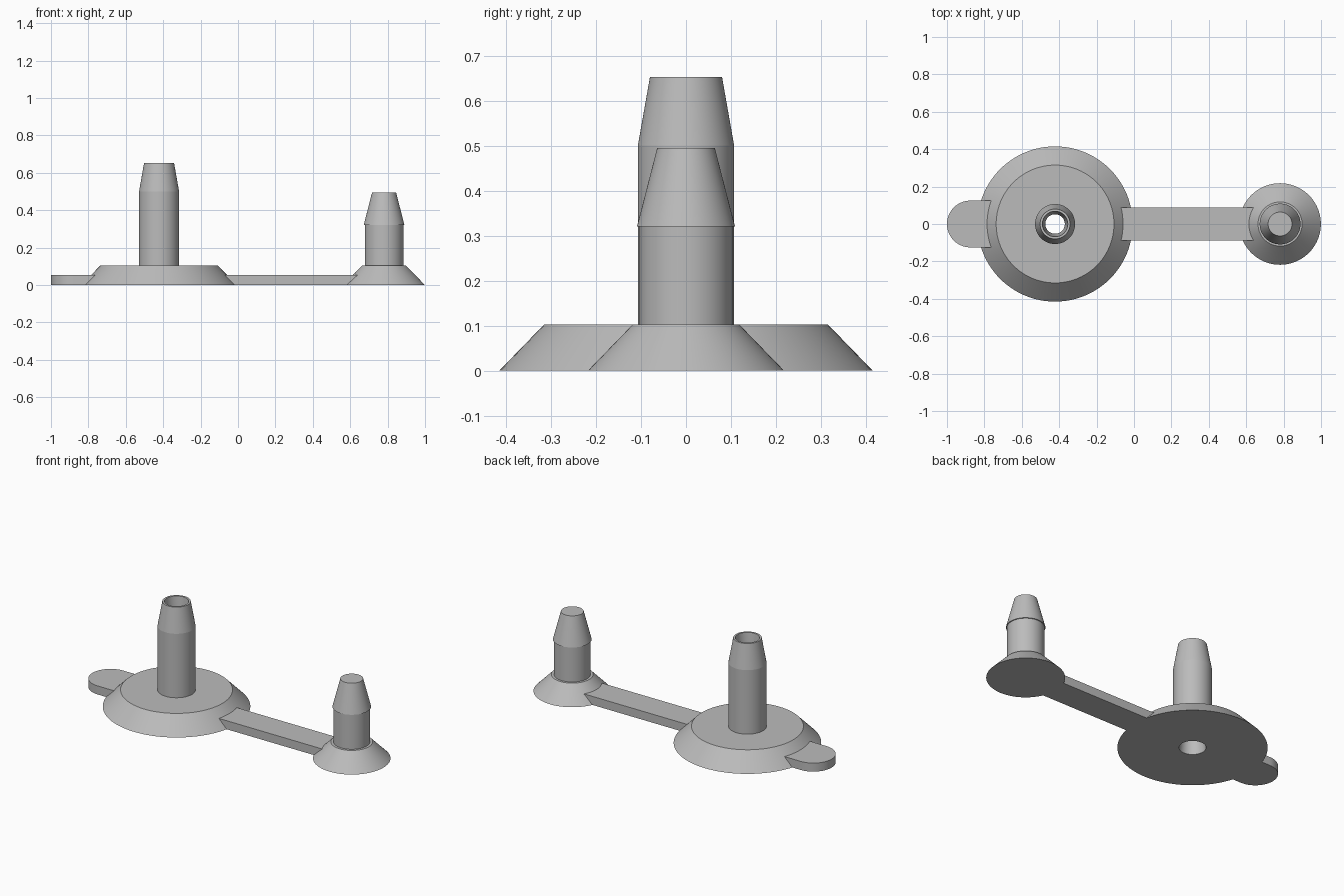
import bpy, bmesh, math

if "Cube" in bpy.data.objects:
    bpy.data.objects.remove(bpy.data.objects["Cube"])

grey = bpy.data.materials.new("plain grey")
grey.diffuse_color = (0.5, 0.5, 0.5, 1)
grey.use_nodes = True
grey.node_tree.nodes["Principled BSDF"].inputs["Base Color"].default_value = grey.diffuse_color

DISC_X, PLUG_X = -0.422, 0.781
THICK = 0.053


def finish(bm, name, smooth=True):
    bmesh.ops.recalc_face_normals(bm, faces=bm.faces)
    mesh = bpy.data.meshes.new(name)
    bm.to_mesh(mesh)
    bm.free()
    mesh.materials.append(grey)
    obj = bpy.data.objects.new(name, mesh)
    bpy.context.collection.objects.link(obj)
    if smooth:
        bpy.ops.object.select_all(action='DESELECT')
        obj.select_set(True)
        bpy.context.view_layer.objects.active = obj
        bpy.ops.object.shade_smooth_by_angle(angle=math.radians(8))
    return obj


def lathe(name, profile, x, closed, n=96):
    """Revolve (radius, z) points about a vertical axis at x."""
    bm = bmesh.new()
    rings = []
    for r, z in profile:
        rings.append([bm.verts.new((x + r * math.cos(2 * math.pi * i / n),
                                    r * math.sin(2 * math.pi * i / n), z)) for i in range(n)])
    pairs = list(zip(rings, rings[1:]))
    if closed:
        pairs.append((rings[-1], rings[0]))
    else:
        bm.faces.new(rings[0])
        bm.faces.new(rings[-1])
    for a, b in pairs:
        for i in range(n):
            j = (i + 1) % n
            bm.faces.new((a[i], a[j], b[j], b[i]))
    return finish(bm, name)


def slab(name, bottom, top):
    """Flat plate joining a bottom and a top outline of equal length."""
    bm = bmesh.new()
    lo = [bm.verts.new((x, y, 0)) for x, y in bottom]
    hi = [bm.verts.new((x, y, THICK)) for x, y in top]
    bm.faces.new(lo)
    bm.faces.new(hi)
    for i in range(len(lo)):
        j = (i + 1) % len(lo)
        bm.faces.new((lo[i], lo[j], hi[j], hi[i]))
    return finish(bm, name)


def reach(r, y):
    """Distance along x to a circle of radius r at sideways offset y."""
    return math.sqrt(r * r - y * y) - 0.004


# Flanged base with hollow tapered tube, bored right through
lathe("flange_and_tube", [
    (0.415, 0), (0.315, 0.103), (0.107, 0.103), (0.107, 0.50), (0.08, 0.653),
    (0.068, 0.653), (0.052, 0.50), (0.052, 0.25), (0.075, 0)], DISC_X, True)

# Solid barbed plug on a small flange
lathe("barbed_plug", [
    (0.218, 0), (0.118, 0.103), (0.103, 0.103), (0.103, 0.32),
    (0.109, 0.32), (0.064, 0.495)], PLUG_X, False)

# Strap linking the flanges, its ends sloped to meet the cones
w = 0.088


def strap_outline(disc_r, plug_r):
    a, b = DISC_X + reach(disc_r, w), PLUG_X - reach(plug_r, w)
    return [(a, -w), (b, -w), (b, w), (a, w)]


slab("strap", strap_outline(0.415, 0.218), strap_outline(0.363, 0.166))

# Rounded pull tab on the outer side of the large flange
t = 0.125


def tab_outline(disc_r):
    end = DISC_X - reach(disc_r, t)
    arc = [(-1 + t + t * math.cos(a), t * math.sin(a))
           for a in (math.pi / 2 + math.pi * i / 32 for i in range(33))]
    return [(end, t)] + arc + [(end, -t)]


slab("pull_tab", tab_outline(0.415), tab_outline(0.363))
